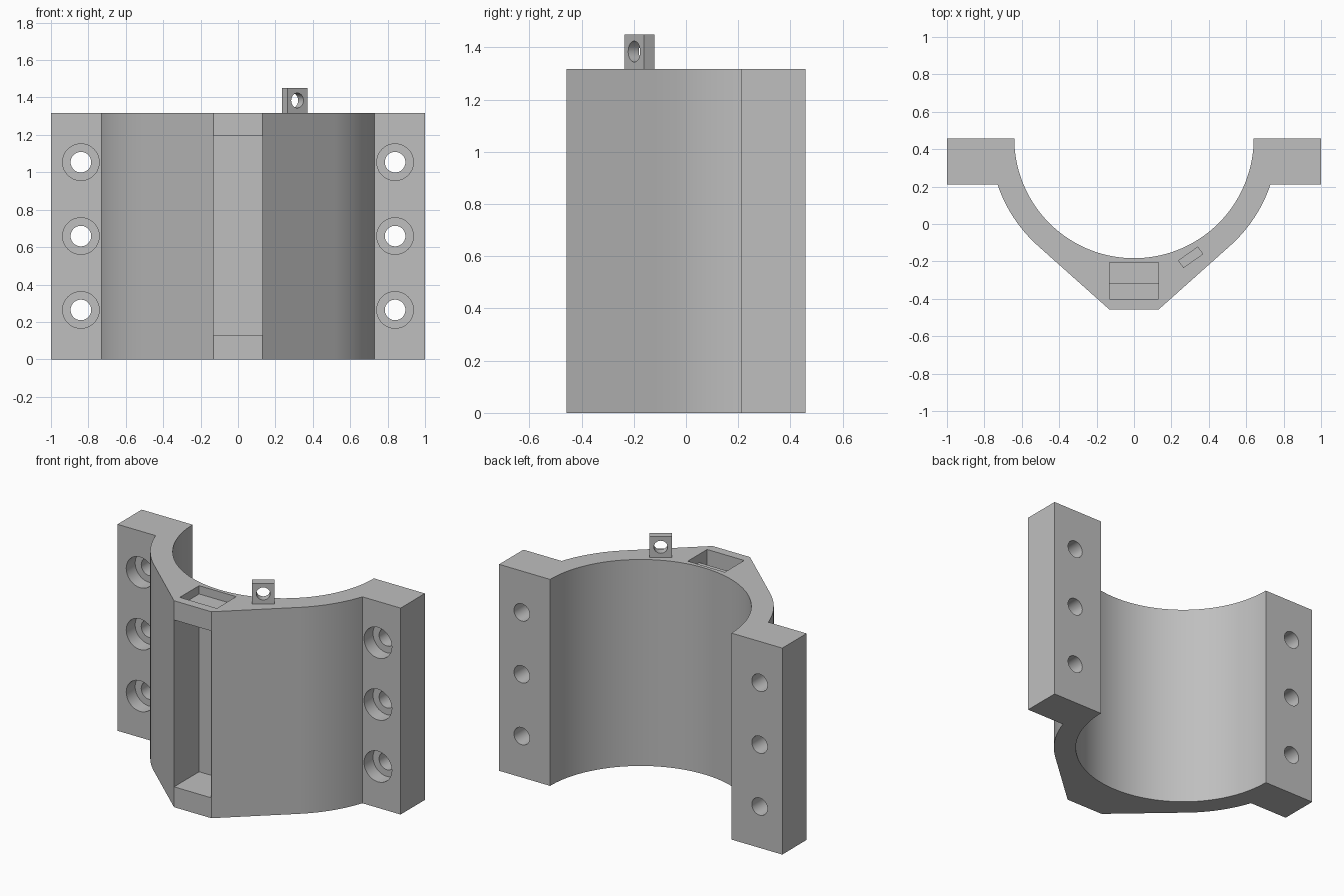
import bpy
import bmesh
from math import sin, cos, asin, acos, atan2, hypot, radians, pi
from mathutils import Matrix

if "Cube" in bpy.data.objects:
    bpy.data.objects.remove(bpy.data.objects["Cube"], do_unlink=True)

HEIGHT = 1.318
BACK, FLANGE_FRONT, FRONT = 0.457, 0.212, -0.457
INNER_R, OUTER_R = 0.64, 0.77
NOSE = 0.132      # half width of the flat front

grey = bpy.data.materials.new("plain_grey")
grey.use_nodes = True
colour = (0.52, 0.52, 0.52, 1)
grey.diffuse_color = colour
grey.node_tree.nodes["Principled BSDF"].inputs["Base Color"].default_value = colour


def make_object(name, bm):
    bmesh.ops.recalc_face_normals(bm, faces=bm.faces)
    mesh = bpy.data.meshes.new(name)
    bm.to_mesh(mesh)
    bm.free()
    mesh.materials.append(grey)
    obj = bpy.data.objects.new(name, mesh)
    bpy.context.collection.objects.link(obj)
    return obj


def box(name, low, high):
    bm = bmesh.new()
    size = [b - a for a, b in zip(low, high)]
    mid = [(a + b) / 2 for a, b in zip(low, high)]
    bmesh.ops.create_cube(bm, size=1, matrix=Matrix.Translation(mid) @ Matrix.Diagonal((*size, 1)))
    return make_object(name, bm)


def cylinder(name, centre, radius, length):
    """Cylinder lying along the y axis."""
    bm = bmesh.new()
    bmesh.ops.create_cone(bm, cap_ends=True, segments=40, radius1=radius, radius2=radius, depth=length,
                          matrix=Matrix.Translation(centre) @ Matrix.Rotation(pi / 2, 4, "X"))
    return make_object(name, bm)


def cut(target, cutter):
    cutter.hide_render = True
    mod = target.modifiers.new("cut", "BOOLEAN")
    mod.operation, mod.solver, mod.object = "DIFFERENCE", "EXACT", cutter
    bpy.context.view_layer.objects.active = target
    bpy.ops.object.modifier_apply(modifier=mod.name)
    bpy.data.objects.remove(cutter, do_unlink=True)


def smooth(obj):
    bpy.ops.object.select_all(action="DESELECT")
    obj.select_set(True)
    bpy.context.view_layer.objects.active = obj
    bpy.ops.object.shade_smooth_by_angle(angle=radians(25))


def arc(radius, start, end, steps):
    angles = [start + (end - start) * i / steps for i in range(steps + 1)]
    return [(radius * cos(a), BACK + radius * sin(a)) for a in angles]


# Clamp body: half outline from the nose round to the flange, then mirrored
drop = FRONT - BACK
tangent = atan2(drop, NOSE) + acos(OUTER_R / hypot(NOSE, drop))
flange_angle = asin((FLANGE_FRONT - BACK) / OUTER_R)
half = [(NOSE, FRONT)] + arc(OUTER_R, tangent, flange_angle, 16)
half += [(1, FLANGE_FRONT), (1, BACK)]
inner = arc(INNER_R, 0, -pi, 72)
outline = half + inner + [(-x, y) for x, y in reversed(half)]

bm = bmesh.new()
face = bm.faces.new([bm.verts.new((x, y, 0)) for x, y in outline])
top = bmesh.ops.extrude_face_region(bm, geom=[face])["geom"]
bmesh.ops.translate(bm, vec=(0, 0, HEIGHT), verts=[v for v in top if isinstance(v, bmesh.types.BMVert)])
body = make_object("clamp_body", bm)

# Front window, top slot and the shallow ledge behind it
w = NOSE - 0.001
cut(body, box("window_cutter", (-w, -0.6, 0.13), (w, -0.205, 1.195)))
cut(body, box("slot_cutter", (-w, -0.40, 1.1), (w, -0.32, 1.5)))
cut(body, box("ledge_cutter", (-w, -0.36, 1.265), (w, -0.205, 1.5)))

# Counterbored bolt holes
for side in (-1, 1):
    for z in (0.264, 0.659, 1.054):
        cut(body, cylinder("bore_cutter", (side * 0.84, FLANGE_FRONT, z), 0.098, 0.18))
        cut(body, cylinder("bolt_cutter", (side * 0.84, 0.35, z), 0.055, 0.6))
smooth(body)

# Small pierced lug, turned to follow the curved rim
lug = box("rim_lug", (-0.065, -0.025, -0.02), (0.065, 0.025, 0.132))
cut(lug, cylinder("lug_hole_cutter", (0, 0, 0.066), 0.04, 0.3))
lug.location = (0.303, -0.178, HEIGHT)
lug.rotation_euler.z = radians(35)
smooth(lug)
